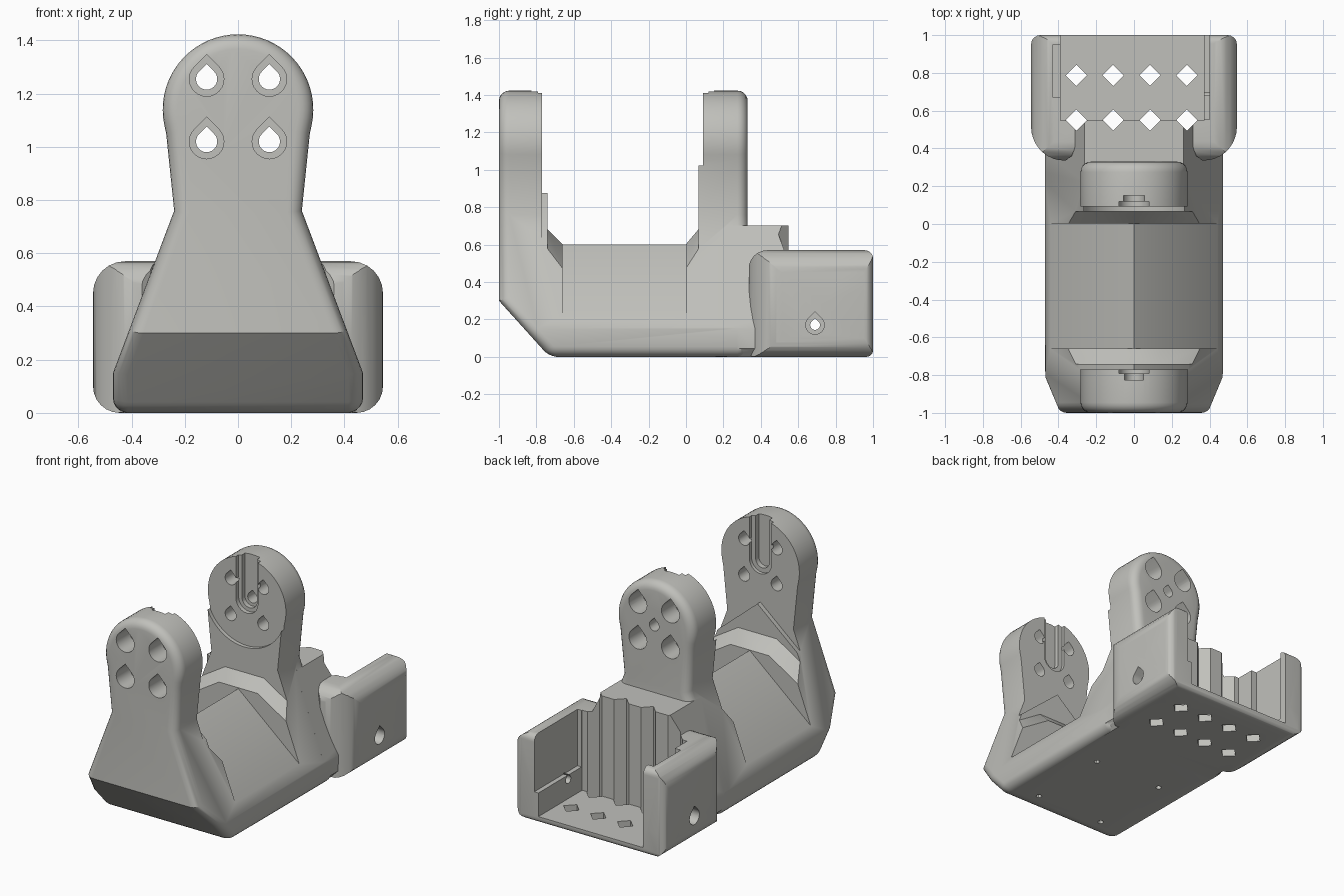
import bpy, bmesh, math
from mathutils import Vector

if "Cube" in bpy.data.objects:
    bpy.data.objects.remove(bpy.data.objects["Cube"])

grey = bpy.data.materials.new("warm_grey")
grey.diffuse_color = (0.53, 0.53, 0.50, 1)
grey.use_nodes = True
grey.node_tree.nodes["Principled BSDF"].inputs["Base Color"].default_value = grey.diffuse_color


def place(axis, u, v, t):
    return {"x": (t, u, v), "y": (u, t, v), "z": (u, v, t)}[axis]


def loft(name, axis, sections):
    """Solid through matching 2D sections [(position, points), ...]."""
    bm = bmesh.new()
    rings = [[bm.verts.new(place(axis, u, v, t)) for u, v in pts] for t, pts in sections]
    n = len(rings[0])
    for a, b in zip(rings, rings[1:]):
        for i in range(n):
            bm.faces.new((a[i], a[(i + 1) % n], b[(i + 1) % n], b[i]))
    bm.faces.new(rings[0])
    bm.faces.new(rings[-1])
    bmesh.ops.recalc_face_normals(bm, faces=bm.faces)
    me = bpy.data.meshes.new(name)
    bm.to_mesh(me)
    bm.free()
    ob = bpy.data.objects.new(name, me)
    bpy.context.collection.objects.link(ob)
    return ob


def prism(name, axis, pts, a, b):
    return loft(name, axis, [(a, pts), (b, pts)])


def arc(cx, cy, r, a0, a1, n):
    return [(cx + r * math.cos(math.radians(a0 + (a1 - a0) * i / n)),
             cy + r * math.sin(math.radians(a0 + (a1 - a0) * i / n))) for i in range(n + 1)]


def rect(x0, y0, x1, y1):
    return [(x0, y0), (x1, y0), (x1, y1), (x0, y1)]


def rounded(x0, y0, x1, y1, r):
    """Rounded rectangle, radii ordered from lower left, anticlockwise."""
    return (arc(x0 + r[0], y0 + r[0], r[0], 180, 270, 6) + arc(x1 - r[1], y0 + r[1], r[1], 270, 360, 6)
            + arc(x1 - r[2], y1 - r[2], r[2], 0, 90, 6) + arc(x0 + r[3], y1 - r[3], r[3], 90, 180, 6))


def teardrop(cx, cy, r):
    return arc(cx, cy, r, 135, 405, 18) + [(cx, cy + r * 1.414)]


def u_slot(r):
    return arc(0, 1.14, r, 180, 360, 12) + [(r, 1.6), (-r, 1.6)]


def combine(target, tool, op="DIFFERENCE"):
    m = target.modifiers.new(op.title(), "BOOLEAN")
    m.operation, m.solver, m.object = op, "EXACT", tool
    bpy.context.view_layer.objects.active = target
    bpy.ops.object.modifier_apply(modifier=m.name)
    bpy.data.objects.remove(tool)


def round_edges(ob, width, keep):
    """Bevel the sharp edges whose midpoint passes the rule."""
    bm = bmesh.new()
    bm.from_mesh(ob.data)
    edges = [e for e in bm.edges if e.calc_face_angle(0) > 0.53
             and keep((e.verts[0].co + e.verts[1].co) / 2)]
    bmesh.ops.bevel(bm, geom=edges, offset=width, segments=5, profile=0.5,
                    affect="EDGES", clamp_overlap=True)
    bm.to_mesh(ob.data)
    bm.free()


# cradle: keyhole silhouette run front to back, with a sloped front underside
half = [(0.47, 0), (0.47, 0.15), (0.24, 0.76), (0.27, 1.05)]
outline = half + arc(0, 1.14, 0.283, -12, 192, 36) + [(-x, z) for x, z in reversed(half)]
cradle = prism("cradle", "y", outline, -1, 0.33)
bm = bmesh.new()
bm.from_mesh(cradle.data)
cut = bmesh.ops.bisect_plane(bm, geom=bm.verts[:] + bm.edges[:] + bm.faces[:], dist=1e-5,
                             plane_co=Vector((0, -1, 0.30)), plane_no=Vector((0, -0.30, -0.27)),
                             clear_outer=True)
bmesh.ops.contextual_create(bm, geom=[g for g in cut["geom_cut"] if isinstance(g, bmesh.types.BMEdge)])
bmesh.ops.recalc_face_normals(bm, faces=bm.faces)
bm.to_mesh(cradle.data)
bm.free()
round_edges(cradle, 0.055, lambda c: not (c.y < -0.99 and abs(c.z - 0.30) < 0.01))


# opening between the two uprights
def above_gable(z):
    return [(0, z), (0.7, z - 0.595), (0.7, 2), (-0.7, 2), (-0.7, z - 0.595)]


def above_trapezoid(d):
    z = 0.602 + d
    return [(-0.14, z), (0.14, z), (0.7, z - 0.347), (0.7, 2), (-0.7, 2), (-0.7, z - 0.347)]


combine(cradle, loft("bay_cutter", "y", [(-0.74, above_trapezoid(0.08)), (-0.66, above_trapezoid(0)),
                                         (0, above_trapezoid(0)), (0.067, above_trapezoid(0.08))]))
combine(cradle, prism("roof_cutter", "y", above_gable(0.6), -0.66, 0.003))
combine(cradle, prism("front_pad_cutter", "y", above_gable(0.875), -0.77, -0.3))
combine(cradle, prism("round_recess_cutter", "y", arc(0, 1.14, 0.292, 0, 354, 59), -0.3, 0.092))

# rear tray: rounded in plan, front and side
side = ([(0.31, 0.48), (0.31, 0.41), (0.33, 0.36), (0.36, 0.337)]
        + arc(0.365, 0.515, 0.18, -80, 0, 8) + arc(0.495, 0.95, 0.05, 0, 90, 5))
plan = side + [(-x, y) for x, y in reversed(side)]
tray = prism("tray", "z", plan, 0, 0.57)
combine(tray, prism("front_round", "y", rounded(-0.545, 0, 0.545, 0.57, (0.1, 0.1, 0.12, 0.12)), 0.2, 1.2),
        "INTERSECT")
combine(tray, prism("side_round", "x", rounded(0.335, 0, 1, 0.57, (0.03, 0.035, 0.045, 0.1)), -1, 1),
        "INTERSECT")

# socket block joining tray and rear upright
block = prism("socket_block", "y", [(-0.425, 0), (0.425, 0), (0.468, 0.045), (0.47, 0.15), (0.262, 0.702),
                                    (-0.262, 0.702), (-0.47, 0.15), (-0.468, 0.045)], 0.22, 0.547)
combine(tray, block, "UNION")

# tray cavity, side ledges and open back
combine(tray, prism("cavity_cutter", "z", rect(-0.39, 0.547, 0.37, 1.2), 0.045, 1))
combine(tray, prism("right_ledge_cutter", "z", rect(0.2, 0.552, 0.40, 1.2), 0.2, 1))
combine(tray, prism("left_notch_cutter", "z", rect(-0.43, 0.67, -0.2, 0.95), 0.1, 1))
combine(cradle, tray, "UNION")

# diamond shafts through the floor and along the block face
for x in (-0.305, -0.11, 0.085, 0.28):
    for y in (0.55, 0.787):
        d = 0.056
        combine(cradle, prism("diamond_cutter", "z", [(x - d, y), (x, y - d), (x + d, y), (x, y + d)], -0.1, 1))

# teardrop bolt holes with counterbores on the outer faces
for x in (-0.118, 0.118):
    for z in (1.02, 1.255):
        for a, b, r in ((-1.1, -0.7, 0.04), (-1.1, -0.86, 0.065), (0, 0.5, 0.04), (0.19, 0.5, 0.065)):
            combine(cradle, prism("bolt_cutter", "y", teardrop(x, z, r), a, b))
combine(cradle, prism("axle_cutter", "y", teardrop(0, 1.14, 0.035), 0, 0.5))

# stepped slots for the shaft on the inner faces
for a, b, r in ((-0.792, -0.6, 0.08), (-0.825, -0.6, 0.05), (-0.05, 0.12, 0.08), (-0.05, 0.15, 0.055)):
    combine(cradle, prism("slot_cutter", "y", u_slot(r), a, b))

# cross screw holes in the tray walls
for s in (-1, 1):
    for a, r in ((0.3, 0.026), (0.48, 0.05)):
        combine(cradle, prism("screw_cutter", "x", teardrop(0.69, 0.17, r), *sorted((s * a, s * 0.8))))

# blind screw holes underneath
for x in (-0.25, 0.25):
    for y in (-0.62, -0.06):
        combine(cradle, prism("foot_cutter", "z", arc(x, y, 0.018, 0, 330, 11), -0.1, 0.15))

cradle.data.materials.clear()
cradle.data.materials.append(grey)
bpy.ops.object.select_all(action="DESELECT")
cradle.select_set(True)
bpy.context.view_layer.objects.active = cradle
bpy.ops.object.shade_smooth_by_angle(angle=math.radians(30))
